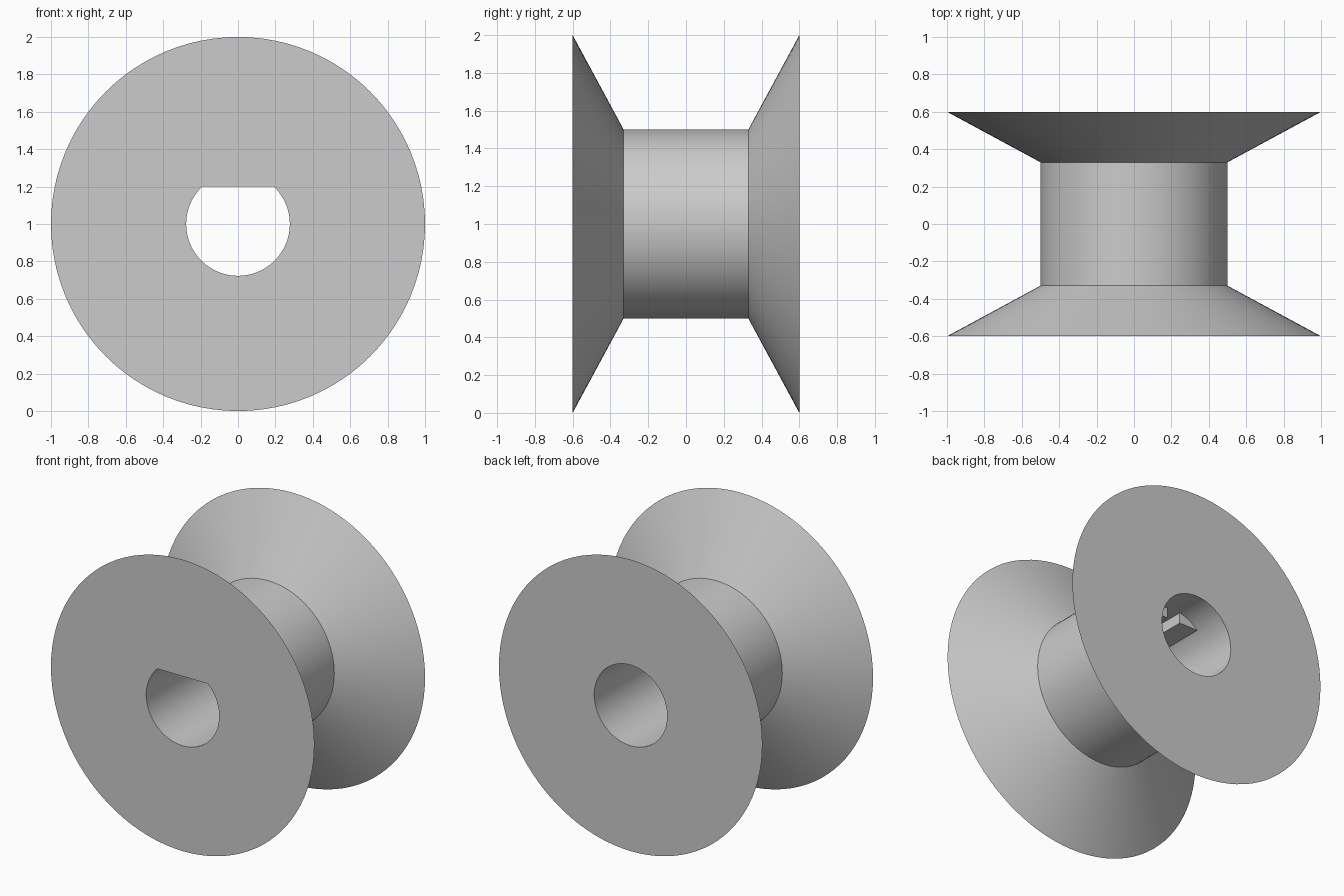
import bpy, bmesh, math

default = bpy.data.objects.get("Cube")
if default:
    bpy.data.objects.remove(default, do_unlink=True)

SEGMENTS = 96
CENTRE_Z = 1.0

grey = bpy.data.materials.new("light grey")
grey.use_nodes = True
colour = (0.6, 0.6, 0.6, 1)
grey.diffuse_color = colour
grey.node_tree.nodes["Principled BSDF"].inputs["Base Color"].default_value = colour


def finish(name, bm):
    bmesh.ops.recalc_face_normals(bm, faces=bm.faces)
    mesh = bpy.data.meshes.new(name)
    bm.to_mesh(mesh)
    bm.free()
    mesh.materials.append(grey)
    obj = bpy.data.objects.new(name, mesh)
    bpy.context.collection.objects.link(obj)
    return obj


def turned(name, profile):
    """Solid of revolution about the y axis from (radius, y) pairs."""
    bm = bmesh.new()
    rings = []
    for radius, y in profile:
        angles = [math.tau * i / SEGMENTS for i in range(SEGMENTS)]
        rings.append([bm.verts.new((radius * math.sin(a), y,
                                    CENTRE_Z + radius * math.cos(a))) for a in angles])
    for a, b in zip(rings, rings[1:]):
        for i in range(SEGMENTS):
            j = (i + 1) % SEGMENTS
            bm.faces.new((a[i], a[j], b[j], b[i]))
    bm.faces.new(rings[0])
    bm.faces.new(rings[-1])
    return finish(name, bm)


def box(name, low, high):
    bm = bmesh.new()
    bmesh.ops.create_cube(bm, size=1)
    for v in bm.verts:
        v.co = [lo if c < 0 else hi for c, lo, hi in zip(v.co, low, high)]
    return finish(name, bm)


def cut(target, cutter):
    """Subtract the cutter from the target and remove it."""
    cutter.hide_render = True
    mod = target.modifiers.new("cut", 'BOOLEAN')
    mod.operation = 'DIFFERENCE'
    mod.solver = 'EXACT'
    mod.object = cutter
    bpy.context.view_layer.objects.active = target
    bpy.ops.object.modifier_apply(modifier=mod.name)
    bpy.data.objects.remove(cutter, do_unlink=True)


# Spool: hub between two conical flanges
spool = turned("spool", [(1, -0.6), (0.5, -0.33), (0.5, 0.33), (1, 0.6)])

# Bore: round at the back, with a slotted flat key left along its top
bore = turned("bore_cutter", [(0.277, -0.7), (0.277, 0.7)])
key = box("key_flat", (-0.4, -0.8, 1.2), (0.4, 0.38, 1.5))
slot = box("key_slot", (-0.05, -0.3, 1.1), (0.05, 0.5, 1.6))
cut(key, slot)
cut(bore, key)
cut(spool, bore)

# Smooth round surfaces, crisp edges
bpy.ops.object.select_all(action='DESELECT')
spool.select_set(True)
bpy.context.view_layer.objects.active = spool
bpy.ops.object.shade_smooth_by_angle(angle=math.radians(25))
